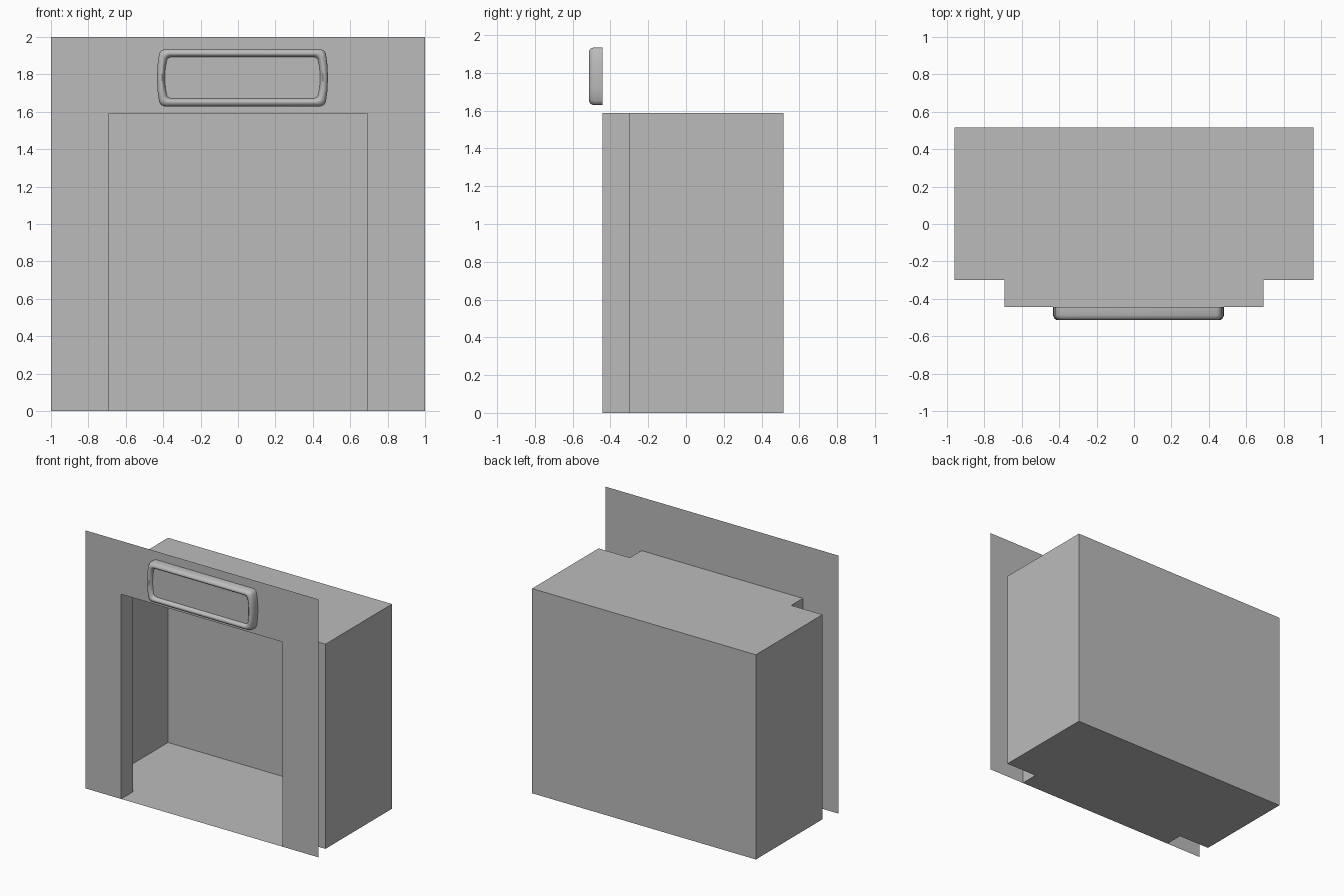
import bpy
import bmesh

cube = bpy.data.objects.get("Cube")
if cube:
    bpy.data.objects.remove(cube, do_unlink=True)

WALL_Y, STEP_Y, BACK_Y = -0.443, -0.30, 0.515
DOOR_X, ROOM_X, DOOR_TOP = 0.692, 0.96, 1.587

grey = bpy.data.materials.new("plain grey")
grey.use_nodes = True
colour = (0.5, 0.5, 0.5, 1)
grey.diffuse_color = colour
grey.node_tree.nodes["Principled BSDF"].inputs["Base Color"].default_value = colour


def finish(name, bm):
    mesh = bpy.data.meshes.new(name)
    bm.to_mesh(mesh)
    bm.free()
    mesh.materials.append(grey)
    obj = bpy.data.objects.new(name, mesh)
    bpy.context.collection.objects.link(obj)
    return obj


def ring(bm, points):
    return [bm.verts.new(p) for p in points]


def bridge(bm, a, b, closed=True):
    n = len(a)
    for i in range(n if closed else n - 1):
        j = (i + 1) % n
        bm.faces.new((a[i], a[j], b[j], b[i]))


# Front wall: a thin sheet with a doorway cut up from the floor
bm = bmesh.new()
half = [(DOOR_X, DOOR_TOP), (DOOR_X, 0), (1, 0), (1, 2)]
outline = half + [(-x, z) for x, z in reversed(half)]
bm.faces.new(ring(bm, [(x, WALL_Y, z) for x, z in outline]))
finish("front_wall", bm)

# Room: stepped floor plan raised to the ceiling, open at the doorway
bm = bmesh.new()
half = [(DOOR_X, WALL_Y), (DOOR_X, STEP_Y), (ROOM_X, STEP_Y), (ROOM_X, BACK_Y)]
plan = half + [(-x, y) for x, y in reversed(half)]
floor = ring(bm, [(x, y, 0) for x, y in plan])
ceiling = ring(bm, [(x, y, DOOR_TOP) for x, y in plan])
bm.faces.new(floor)
bm.faces.new(ceiling[::-1])
bridge(bm, floor, ceiling, closed=False)
finish("room_shell", bm)

# Sign: bulging rounded frame around a recessed panel
bm = bmesh.new()
CX, CZ, HX, HZ = 0.024, 1.782, 0.457, 0.153
quarter = [(1, 0), (0.994, 0.45), (0.975, 0.84), (0.955, 0.95), (0.915, 1)]
upper = quarter + [(-x, z) for x, z in reversed(quarter)]
shape = upper + [(x, -z) for x, z in reversed(upper[1:-1])]
# inset from the outer edge, distance out from the wall
profile = [(0, 0), (0, 0.045), (0.006, 0.061), (0.018, 0.07),
           (0.027, 0.07), (0.034, 0.064), (0.042, 0.045)]
previous = None
for inset, out in profile:
    current = ring(bm, [(CX + x * (HX - inset), WALL_Y - out, CZ + z * (HZ - inset))
                        for x, z in shape])
    if previous:
        bridge(bm, previous, current)
    previous = current
bm.faces.new(previous)
bmesh.ops.recalc_face_normals(bm, faces=bm.faces)
sign = finish("sign_frame", bm)
bpy.ops.object.select_all(action="DESELECT")
sign.select_set(True)
bpy.context.view_layer.objects.active = sign
bpy.ops.object.shade_smooth_by_angle(angle=0.7)
